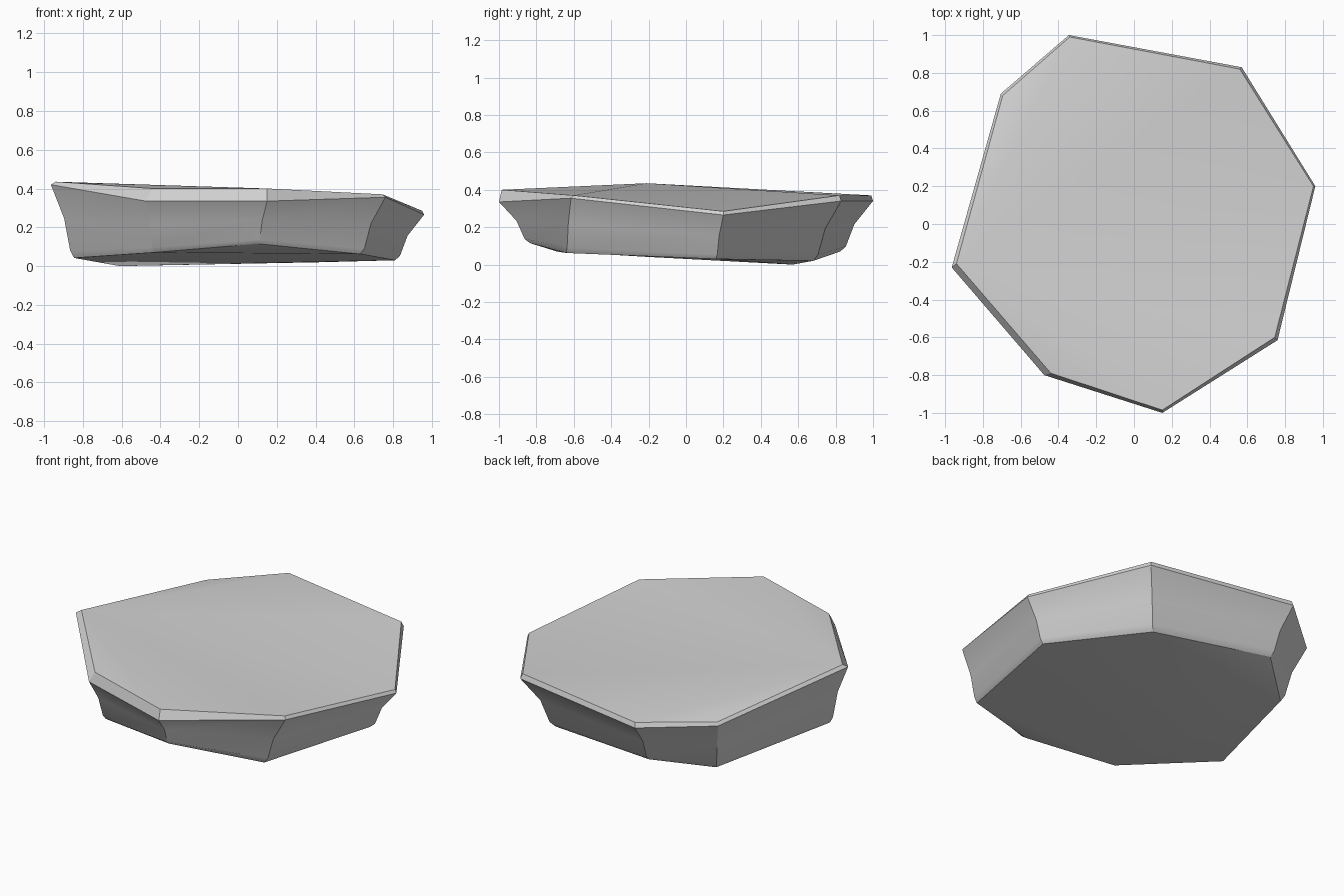
import bpy
import bmesh
from math import radians
from mathutils import Vector

cube = bpy.data.objects.get("Cube")
if cube:
    bpy.data.objects.remove(cube, do_unlink=True)

# Grey stone colour
stone = bpy.data.materials.new("stone_grey")
stone.use_nodes = True
grey = (0.66, 0.66, 0.66, 1)
stone.diffuse_color = grey
shader = stone.node_tree.nodes["Principled BSDF"]
shader.inputs["Base Color"].default_value = grey
shader.inputs["Roughness"].default_value = 0.9

# Eight corners, anticlockwise from the front: base outline, flared rim, top face
base = [(.105, -.835, .115), (.63, -.64, .062), (.81, .16, .03), (.43, .68, .02),
        (-.32, .825, .07), (-.61, .57, 0), (-.845, -.22, .042), (-.435, -.69, .07)]
rim = [(.15, -1, .335), (.76, -.615, .355), (.96, .20, .265), (.57, .83, .34),
       (-.345, 1, .34), (-.705, .69, .33), (-.965, -.23, .42), (-.475, -.80, .335)]
top = [(.15, -.985, .40), (.745, -.60, .37), (.95, .20, .285), (.56, .82, .37),
       (-.34, .99, .37), (-.695, .68, .35), (-.94, -.21, .435), (-.44, -.79, .40)]


def between(out, up):
    """Outline part of the way from the base to the rim."""
    ring = []
    for low, high in zip(base, rim):
        p = Vector(low).lerp(Vector(high), out)
        p.z = low[2] + (high[2] - low[2]) * up
        ring.append(p)
    return ring


# Stone slab: softened foot, concave wall, narrow rim bevel
bm = bmesh.new()
outlines = [base, between(.17, .10), between(.43, .54), rim, top]
rings = [[bm.verts.new(p) for p in outline] for outline in outlines]
for lower, upper in zip(rings, rings[1:]):
    for i in range(len(lower)):
        j = (i + 1) % len(lower)
        bm.faces.new((lower[i], lower[j], upper[j], upper[i]))

# Underside: flat middle with the front and back corners turned up
a, b, c, d, e, f, g, h = rings[0]
for corners in ((h, b, a), (d, f, e), (b, h, g, f, d, c)):
    bm.faces.new(corners)

# Gently faceted top
a, b, c, d, e, f, g, h = rings[-1]
for corners in ((a, b, g), (a, g, h), (b, c, g), (c, d, g), (d, e, g), (e, f, g)):
    bm.faces.new(corners)
bmesh.ops.recalc_face_normals(bm, faces=bm.faces)

mesh = bpy.data.meshes.new("stone_slab")
bm.to_mesh(mesh)
bm.free()
mesh.materials.append(stone)
slab = bpy.data.objects.new("stone_slab", mesh)
bpy.context.collection.objects.link(slab)

# Smooth walls with crisp corners
bpy.ops.object.select_all(action='DESELECT')
slab.select_set(True)
bpy.context.view_layer.objects.active = slab
bpy.ops.object.shade_smooth_by_angle(angle=radians(30))

# Keep the upright corner edges crisp from foot to top
count = len(base)
for edge in mesh.edges:
    first, second = edge.vertices
    if abs(first - second) == count:
        edge.use_edge_sharp = True
